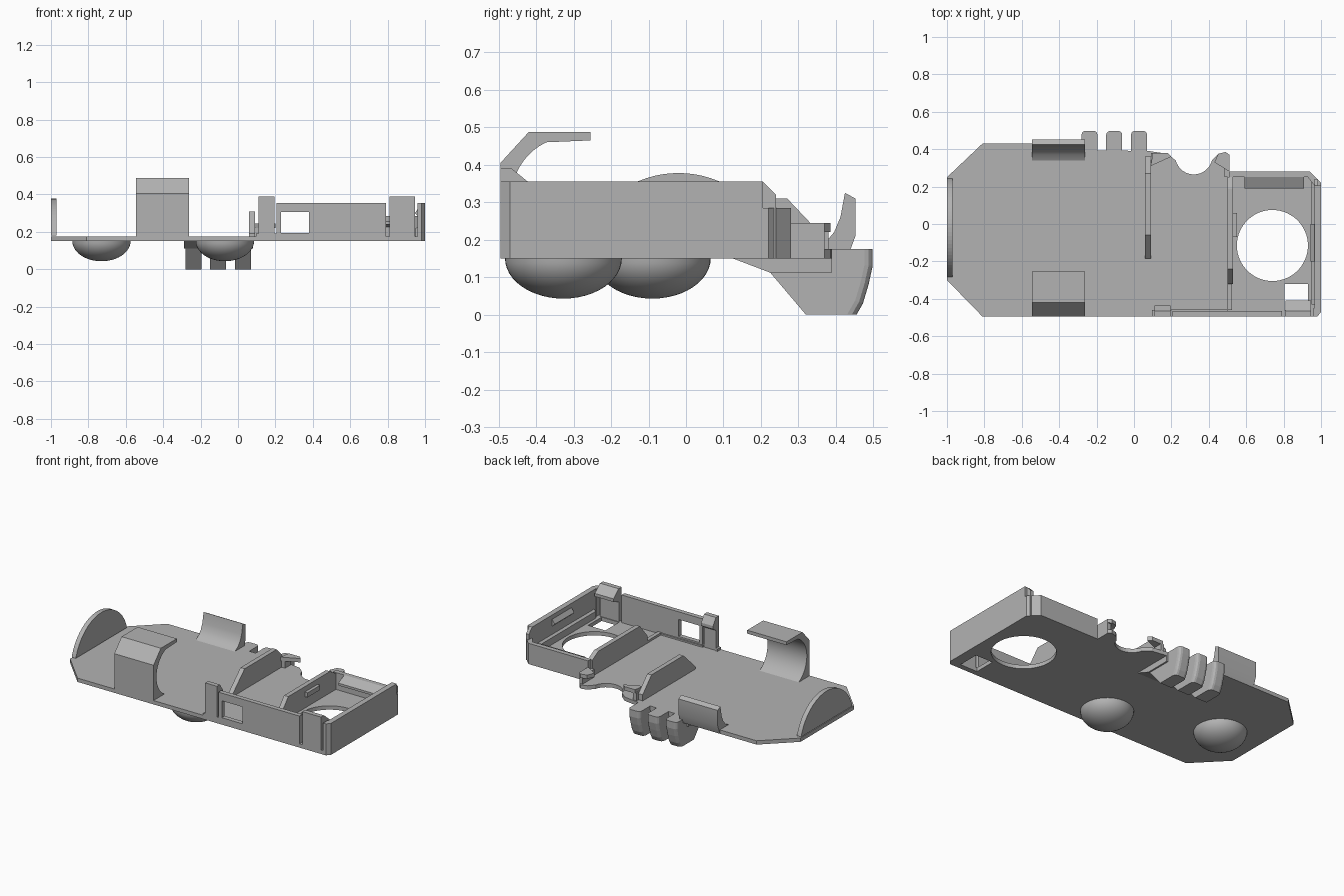
import bpy, bmesh
from math import sin, cos, pi, radians

cube = bpy.data.objects.get("Cube")
if cube:
    bpy.data.objects.remove(cube, do_unlink=True)

grey = bpy.data.materials.new("plain grey")
grey.use_nodes = True
grey.diffuse_color = (0.45, 0.45, 0.45, 1)
grey.node_tree.nodes["Principled BSDF"].inputs["Base Color"].default_value = grey.diffuse_color

FLOOR, BOTTOM, WALL = 0.175, 0.15, 0.355


def finish(name, bm):
    bmesh.ops.recalc_face_normals(bm, faces=bm.faces)
    mesh = bpy.data.meshes.new(name)
    bm.to_mesh(mesh)
    bm.free()
    mesh.materials.append(grey)
    ob = bpy.data.objects.new(name, mesh)
    bpy.context.collection.objects.link(ob)
    return ob


def prism(name, pts, axis, a, b):
    """Extrude a flat profile along one axis from a to b."""
    place = {"x": lambda p, t: (t, p[0], p[1]),
             "y": lambda p, t: (p[0], t, p[1]),
             "z": lambda p, t: (p[0], p[1], t)}[axis]
    bm = bmesh.new()
    low = [bm.verts.new(place(p, a)) for p in pts]
    high = [bm.verts.new(place(p, b)) for p in pts]
    bm.faces.new(low)
    bm.faces.new(high)
    n = len(pts)
    for i in range(n):
        j = (i + 1) % n
        bm.faces.new((low[i], low[j], high[j], high[i]))
    return finish(name, bm)


def box(name, x0, x1, y0, y1, z0, z1):
    return prism(name, [(x0, y0), (x1, y0), (x1, y1), (x0, y1)], "z", z0, z1)


def arc(cx, cy, r, start, end, n):
    angles = [radians(start + (end - start) * i / n) for i in range(n + 1)]
    return [(cx + r * cos(t), cy + r * sin(t)) for t in angles]


def cut(ob, cutter):
    mod = ob.modifiers.new("cut", "BOOLEAN")
    mod.operation, mod.solver, mod.object = "DIFFERENCE", "EXACT", cutter
    bpy.context.view_layer.objects.active = ob
    bpy.ops.object.modifier_apply(modifier=mod.name)
    bpy.data.objects.remove(cutter, do_unlink=True)


def smooth(ob, angle=30):
    bpy.ops.object.select_all(action="DESELECT")
    ob.select_set(True)
    bpy.context.view_layer.objects.active = ob
    bpy.ops.object.shade_smooth_by_angle(angle=radians(angle))


# Base plate with the scooped back edge, round hole and square hole
outline = [(-1, -0.3), (-0.81, -0.495), (0.98, -0.495), (1, -0.47), (1, 0.22),
           (0.94, 0.28), (0.51, 0.28), (0.51, 0.37), (0.49, 0.385), (0.45, 0.375)]
outline += arc(0.32, 0.365, 0.1, -15, -165, 16)
outline += [(0.18, 0.375), (0.08, 0.39), (-0.26, 0.395), (-0.26, 0.43),
            (-0.81, 0.43), (-1, 0.25)]
plate = prism("base_plate", outline, "z", BOTTOM, FLOOR)
cut(plate, prism("hole_cutter", arc(0.74, -0.115, 0.19, 0, 354, 59), "z", 0.1, 0.3))
cut(plate, box("square_cutter", 0.805, 0.93, -0.46, -0.32, 0.1, 0.3))

# Rounded end wall
prism("end_disc", arc(-0.02, 0.104, 0.274, 16, 164, 32), "x", -1, -0.97)

# Front wall with its window
front = box("front_wall", 0.205, 0.79, -0.495, -0.465, BOTTOM, WALL)
cut(front, box("window_cutter", 0.23, 0.38, -0.6, -0.4, 0.195, 0.305))

# Snap tabs, each with a wedge hook at the top
for name, x0, x1, reach in (("small_tab", 0.11, 0.195, -0.435), ("large_tab", 0.81, 0.945, -0.41)):
    prism(name, [(-0.495, BOTTOM), (-0.495, 0.39), (-0.465, 0.39), (reach, 0.345),
                 (reach, 0.325), (-0.465, 0.305), (-0.465, BOTTOM)], "x", x0, x1)
for x in (0.095, 0.195):
    box("tab_foot", x, x + 0.015, -0.495, -0.46, BOTTOM, 0.19)

# Left wall with chamfered corners, and the lower back wall
prism("left_wall", [(0.96, -0.495), (0.98, -0.495), (1, -0.47), (1, 0.205), (0.965, 0.205),
                    (0.965, -0.45), (0.96, -0.45)], "z", BOTTOM, WALL)
prism("left_wall_end", [(0.2, BOTTOM), (0.2, WALL), (0.205, WALL), (0.24, 0.32),
                        (0.24, BOTTOM)], "x", 0.965, 0.985)
prism("back_wall", [(1, 0.205), (1, 0.22), (0.94, 0.28), (0.51, 0.28), (0.51, 0.25),
                    (0.93, 0.25), (0.965, 0.205)], "z", BOTTOM, 0.285)
prism("back_hook", [(0.25, 0.285), (0.19, 0.255), (0.19, 0.24), (0.25, 0.225)], "x", 0.59, 0.91)
prism("left_hook", [(0.967, 0.33), (0.945, 0.3), (0.967, 0.28)], "y", -0.2, 0)
prism("left_rail", [(0.967, 0.23), (0.95, 0.22), (0.95, FLOOR), (0.967, FLOOR)], "y", -0.43, 0.23)

# Two upright ribs with sloped ends
prism("partition", [(-0.32, 0.16), (-0.32, 0.22), (-0.24, 0.315), (0.19, 0.315), (0.25, 0.28),
                    (0.25, 0.16)], "x", 0.5, 0.53)
prism("middle_rib", [(-0.185, 0.16), (-0.185, 0.19), (-0.06, 0.31), (0.27, 0.31),
                     (0.36, 0.215), (0.36, 0.16)], "x", 0.06, 0.09)
box("partition_ridge", 0.53, 0.55, -0.07, 0.06, 0.25, 0.28)
box("partition_foot", 0.5, 0.525, -0.46, -0.32, 0.16, 0.19)
box("front_ledge", 0.2, 0.5, -0.465, -0.455, 0.16, 0.185)

# Pairs of small hooks beside the scoop
prism("right_hook", [(0.09, 0.31), (0.2, 0.36), (0.18, 0.38), (0.1, 0.38)], "z", 0.22, 0.245)
box("right_hook_post", 0.09, 0.115, 0.32, 0.38, 0.16, 0.225)
prism("scoop_hook", [(0.43, 0.33), (0.51, 0.28), (0.51, 0.37), (0.49, 0.385), (0.45, 0.375)],
      "z", 0.22, 0.245)
box("scoop_hook_post", 0.485, 0.51, 0.25, 0.37, 0.16, 0.225)

# Large curved clip at the front and the short one at the back
inner = arc(-0.305, 0.315, 0.16, 115, 242, 18)
big = [(-0.495, BOTTOM), (-0.495, 0.405), (-0.42, 0.487), (-0.255, 0.487), (-0.255, 0.465)]
smooth(prism("front_clip", big + inner + [(-0.38, BOTTOM)], "x", -0.545, -0.262))
smooth(prism("back_clip", [(0.33, 0.17), (0.37, 0.19), (0.395, 0.22), (0.412, 0.26),
                           (0.424, 0.325), (0.452, 0.31), (0.452, 0.21), (0.43, BOTTOM),
                           (0.33, BOTTOM)], "x", -0.545, -0.262))

# Ramp under the plate carrying three fingers
prism("finger_ramp", [(0.12, 0.152), (0.225, 0.112), (0.39, 0.112), (0.39, 0.17), (0.12, 0.17)],
      "x", -0.29, 0.08)
side = [(0.225, 0.112), (0.32, 0), (0.455, 0), (0.472, 0.03), (0.487, 0.08), (0.498, 0.13),
        (0.498, FLOOR), (0.32, FLOOR)]
for x in (-0.238, -0.106, 0.027):
    finger = prism("finger", side, "x", x - 0.043, x + 0.043)
    bm = bmesh.new()
    bm.from_mesh(finger.data)
    tips = [e for e in bm.edges if all(v.co.y > 0.45 and abs(v.co.x - x) > 0.04 for v in e.verts)
            and abs(e.verts[0].co.x - e.verts[1].co.x) < 0.01
            and e.calc_length() < 0.1]
    bmesh.ops.bevel(bm, geom=tips, offset=0.022, segments=3, profile=0.5, affect="EDGES")
    bm.to_mesh(finger.data)
    bm.free()

# Two flattened domes under the plate
for x, y in ((-0.07, -0.327), (-0.73, -0.09)):
    bm = bmesh.new()
    bmesh.ops.create_uvsphere(bm, u_segments=48, v_segments=24, radius=1)
    bmesh.ops.delete(bm, geom=[v for v in bm.verts if v.co.z > 0.01], context="VERTS")
    for v in bm.verts:
        v.co = (x + v.co.x * 0.156, y + v.co.y * 0.156, BOTTOM + 0.001 + v.co.z * 0.108)
    smooth(finish("dome_foot", bm), 40)
